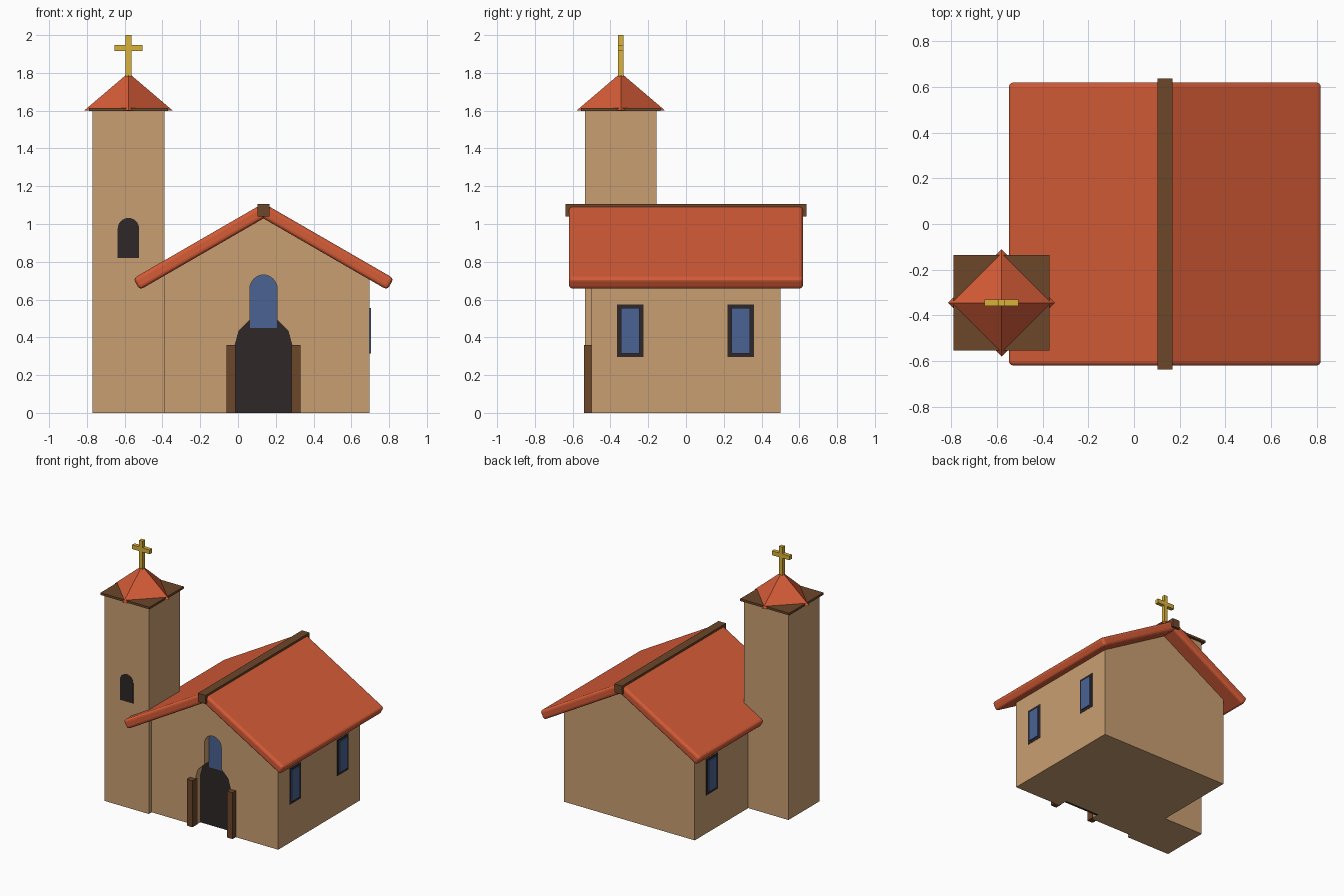
import bpy, bmesh, math
from mathutils import Vector, Matrix

if "Cube" in bpy.data.objects:
    bpy.data.objects.remove(bpy.data.objects["Cube"])

def material(name, rgb):
    m = bpy.data.materials.new(name)
    m.diffuse_color = (*[(c / 255) ** 2.2 for c in rgb], 1)
    m.use_nodes = True
    m.node_tree.nodes["Principled BSDF"].inputs["Base Color"].default_value = m.diffuse_color
    return m

WALL = material("plaster", (200, 157, 114))
TILE = material("roof_tile", (212, 92, 58))
WOOD = material("dark_wood", (108, 72, 46))
DARK = material("dark_opening", (50, 44, 44))
GLASS = material("blue_glass", (76, 98, 145))
GOLD = material("gold", (215, 175, 60))

def finish(name, bm, mat):
    bmesh.ops.recalc_face_normals(bm, faces=bm.faces)
    me = bpy.data.meshes.new(name)
    bm.to_mesh(me)
    bm.free()
    ob = bpy.data.objects.new(name, me)
    bpy.context.collection.objects.link(ob)
    if mat:
        me.materials.append(mat)
    return ob

def box(name, x, y, z, mat):
    bm = bmesh.new()
    size = [b - a for a, b in (x, y, z)]
    mid = [(a + b) / 2 for a, b in (x, y, z)]
    bmesh.ops.create_cube(bm, size=1, matrix=Matrix.Translation(mid) @ Matrix.Diagonal((*size, 1)))
    return finish(name, bm, mat)

def prism(name, pts, y0, y1, mat):
    """Extrude an x-z outline along y."""
    bm = bmesh.new()
    face = bm.faces.new([bm.verts.new((x, y0, z)) for x, z in pts])
    new = bmesh.ops.extrude_face_region(bm, geom=[face])["geom"]
    bmesh.ops.translate(bm, vec=(0, y1 - y0, 0), verts=[v for v in new if isinstance(v, bmesh.types.BMVert)])
    return finish(name, bm, mat)

def arch(cx, r, base, spring, n):
    """Outline of a round-headed opening."""
    top = [(cx + r * math.cos(math.pi * i / n), spring + r * math.sin(math.pi * i / n)) for i in range(n + 1)]
    return [(cx - r, base), (cx + r, base)] + top

CX = 0.135           # nave centre line
HALF = 0.56          # nave half width
TX, TY = -0.58, -0.345   # tower centre

# Nave body with gable ends
nave = prism("nave_walls", [(CX - HALF, 0), (CX + HALF, 0), (CX + HALF, 0.72),
                            (CX, 1.045), (CX - HALF, 0.72)], -0.5, 0.5, WALL)

# Recesses for the door and the arched window
for name, pts in (("door_cutter", arch(CX, 0.15, -0.05, 0.36, 6)),
                  ("window_cutter", arch(CX, 0.072, 0.45, 0.658, 16))):
    cutter = prism(name, pts, -0.6, -0.42, WALL)
    cutter.hide_render = True
    cutter.hide_viewport = True
    mod = nave.modifiers.new(name, 'BOOLEAN')
    mod.operation = 'DIFFERENCE'
    mod.object = cutter
    mod.solver = 'EXACT'

# Door panel, window pane and door jambs
prism("door", arch(CX, 0.15, 0, 0.36, 6), -0.44, -0.415, DARK)
prism("front_window", arch(CX, 0.072, 0.45, 0.658, 16), -0.445, -0.415, GLASS)
for side in (-1, 1):
    a, b = sorted((CX + side * 0.147, CX + side * 0.196))
    box("door_jamb", (a, b), (-0.54, -0.48), (0, 0.36), WOOD)

# Side windows: flush frame with a protruding pane (one left window is inside the tower)
for side, y in ((1, -0.295), (1, 0.29), (-1, 0.29)):
    def span(a, b):
        return tuple(sorted((CX + side * a, CX + side * b)))
    box("side_window_frame", span(0.54, 0.562), (y - 0.07, y + 0.07), (0.295, 0.575), DARK)
    box("side_window_pane", span(0.54, 0.57), (y - 0.05, y + 0.05), (0.315, 0.555), GLASS)

# Roof slabs with rounded edges, and ridge beam
along = Vector((0.69, -0.69 * math.tan(math.radians(30))))
down = Vector((-0.5, -math.cos(math.radians(30)))) * 0.07
for name, side in (("roof_right", 1), ("roof_left", -1)):
    top = Vector((0, 1.11))
    pts = [top, top + along, top + along + down, top + down]
    slab = prism(name, [(CX + side * p.x, p.y) for p in pts], -0.62, 0.62, TILE)
    bev = slab.modifiers.new("rounded_edges", 'BEVEL')
    bev.width = 0.02
    bev.segments = 3
box("ridge_beam", (CX - 0.033, CX + 0.033), (-0.637, 0.637), (1.04, 1.107), WOOD)

# Bell tower with arched opening and eave plate
box("tower", (TX - 0.19, TX + 0.19), (TY - 0.19, TY + 0.19), (0, 1.6), WALL)
prism("tower_opening", arch(TX, 0.057, 0.82, 0.975, 16), TY - 0.192, TY - 0.17, DARK)
box("tower_eave", (TX - 0.21, TX + 0.21), (TY - 0.21, TY + 0.21), (1.598, 1.615), WOOD)

# Four-sided spire turned so its corners face the axes
bm = bmesh.new()
bmesh.ops.create_cone(bm, cap_ends=True, segments=4, radius1=0.235, radius2=0, depth=0.2,
                      matrix=Matrix.Translation((TX, TY, 1.7)))
finish("tower_spire", bm, TILE)

# Cross
box("cross_post", (TX - 0.015, TX + 0.015), (TY - 0.015, TY + 0.015), (1.78, 2.0), GOLD)
box("cross_bar", (TX - 0.075, TX + 0.075), (TY - 0.015, TY + 0.015), (1.915, 1.948), GOLD)
